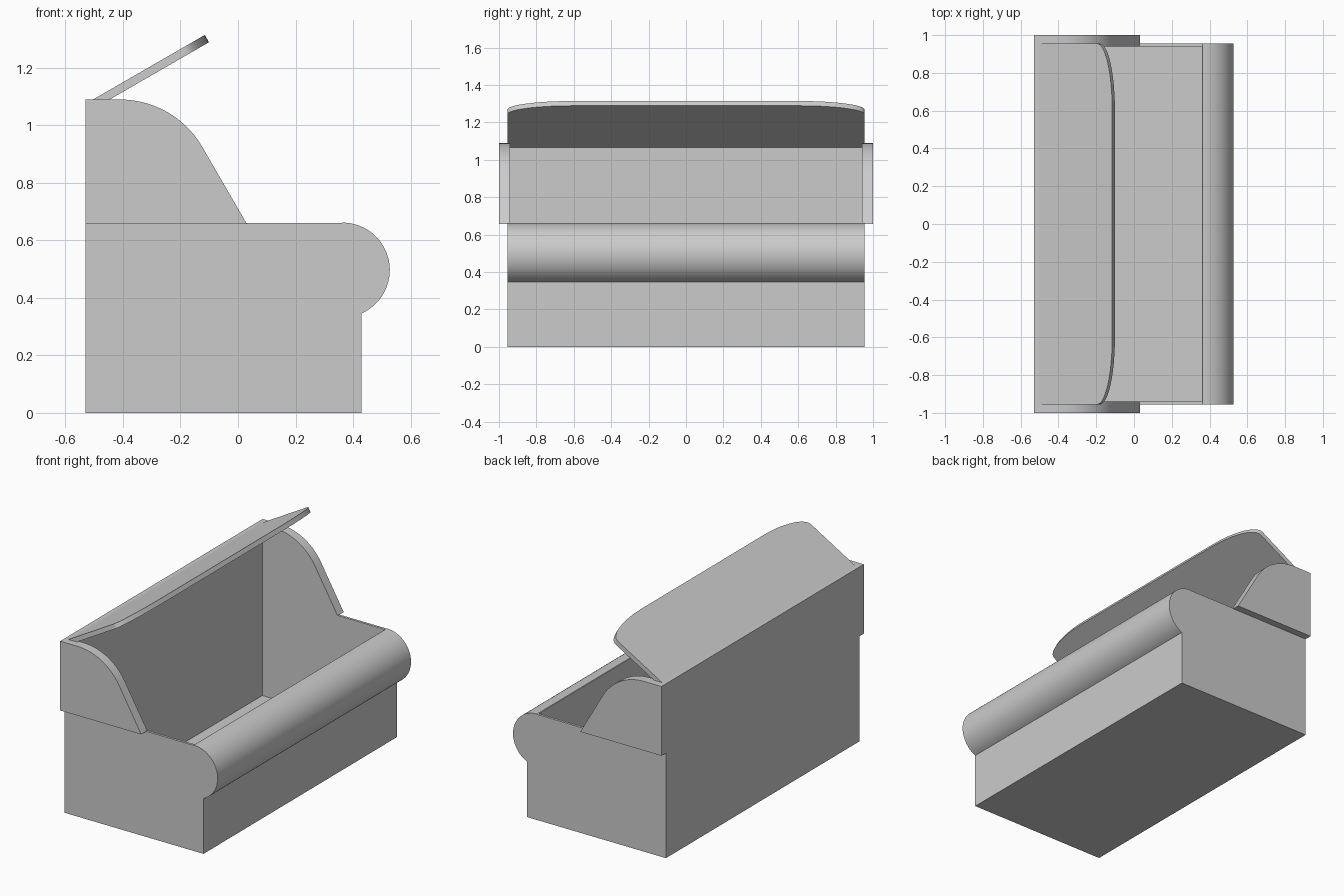
import bpy, bmesh
from math import sin, cos, pi, radians, asin
from mathutils import Vector

if "Cube" in bpy.data.objects:
    bpy.data.objects.remove(bpy.data.objects["Cube"])


def prism(name, pts, vec, smooth=False):
    """Extrude a flat 3D outline along a vector."""
    bm = bmesh.new()
    face = bm.faces.new([bm.verts.new(p) for p in pts])
    ext = bmesh.ops.extrude_face_region(bm, geom=[face], use_keep_orig=True)
    bmesh.ops.translate(bm, vec=vec, verts=[g for g in ext["geom"] if isinstance(g, bmesh.types.BMVert)])
    bmesh.ops.recalc_face_normals(bm, faces=bm.faces)
    mesh = bpy.data.meshes.new(name)
    bm.to_mesh(mesh)
    bm.free()
    ob = bpy.data.objects.new(name, mesh)
    bpy.context.collection.objects.link(ob)
    if smooth:
        bpy.ops.object.select_all(action='DESELECT')
        ob.select_set(True)
        bpy.context.view_layer.objects.active = ob
        bpy.ops.object.shade_smooth_by_angle(angle=radians(25))
    return ob


def slab(name, profile, y0, y1, smooth=False):
    """Extrude an (x, z) profile from y0 to y1."""
    return prism(name, [(x, y0, z) for x, z in profile], (0, y1 - y0, 0), smooth)


def rect(x0, x1, z0, z1):
    return [(x0, z0), (x1, z0), (x1, z1), (x0, z1)]


BACK, FRONT, RIM = -0.53, 0.43, 0.66
IN, OUT, CHEEK = 0.94, 0.955, 1.0

# rolled front edge, from under the roll up to the rim
cx, cz, r = 0.363, 0.497, 0.165
a0 = -pi / 2 + asin((FRONT - cx) / r)
roll = [(cx + r * cos(a0 + (pi / 2 - a0) * i / 28), cz + r * sin(a0 + (pi / 2 - a0) * i / 28))
        for i in range(29)]

# box panels
slab("front_panel", [(0.36, 0), (FRONT, 0)] + roll + [(0.36, RIM)], -IN, IN, True)
slab("back_panel", rect(BACK, -0.49, 0, 1.09), -IN, IN)
slab("floor_panel", rect(-0.49, 0.36, 0, 0.02), -IN, IN)

# raised cheek outline with curved shoulder
shoulder = [(-0.41 + 0.33 * sin(radians(60) * i / 14), 0.76 + 0.33 * cos(radians(60) * i / 14))
            for i in range(15)]
cheek = [(BACK, 0.657), (0.031, 0.657)] + shoulder[::-1] + [(BACK, 1.09)]

for s, side in ((-1, "left"), (1, "right")):
    slab(side + "_side_panel", [(BACK, 0), (FRONT, 0)] + roll + [(0.36, RIM), (BACK, RIM)],
         s * IN, s * OUT, True)
    slab(side + "_cheek", cheek, s * IN, s * CHEEK, True)

# open lid, tilted 30 degrees, with elliptical front corners
tilt = radians(30)
length, corner_w, corner_l = 0.473, 0.355, 0.092
half = [(length - corner_l * (1 - sin(pi / 2 * i / 12)), OUT - corner_w * (1 - cos(pi / 2 * i / 12)))
        for i in range(13)]
outline = [(0, OUT)] + half + [(d, -y) for d, y in half[::-1]] + [(0, -OUT)]
hinge = Vector((-0.525, 0, 1.078))
pts = [hinge + Vector((d * cos(tilt), y, d * sin(tilt))) for d, y in outline]
prism("lid", pts, Vector((sin(tilt), 0, -cos(tilt))) * 0.029, True)
